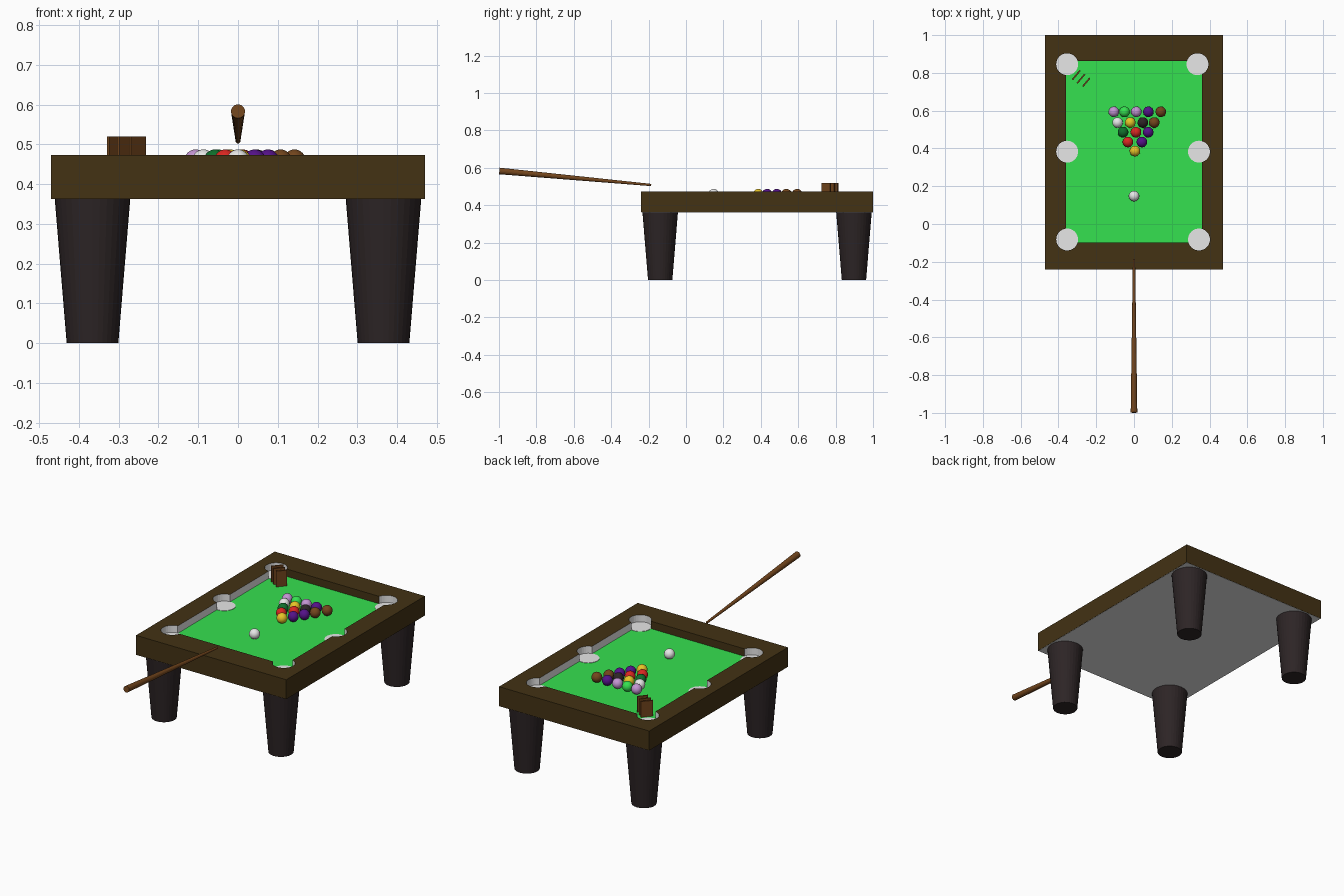
import bpy, bmesh, math
from mathutils import Vector, Matrix

if "Cube" in bpy.data.objects:
    bpy.data.objects.remove(bpy.data.objects["Cube"])


def mat(name, r, g, b):
    m = bpy.data.materials.new(name)
    m.diffuse_color = (r, g, b, 1)
    m.use_nodes = True
    m.node_tree.nodes["Principled BSDF"].inputs["Base Color"].default_value = m.diffuse_color
    return m


FELT = mat("felt_green", 0.036, 0.75, 0.08)
WOOD = mat("dark_wood", 0.056, 0.032, 0.007)
LEG = mat("leg_black_brown", 0.026, 0.018, 0.019)
GREY = mat("light_grey", 0.8, 0.8, 0.8)
CUE = mat("cue_brown", 0.17, 0.06, 0.012)
YELLOW = mat("yellow", 0.8, 0.55, 0.02)
RED = mat("red", 0.7, 0.02, 0.015)
PURPLE = mat("purple", 0.09, 0.006, 0.25)
LILAC = mat("lilac", 0.55, 0.3, 0.65)
DARK_GREEN = mat("dark_green", 0.005, 0.16, 0.025)

X, Y0, Y1 = 0.47, -0.24, 1.0            # outer frame
FX, FY0, FY1 = 0.36, -0.097, 0.862      # playing surface
ZB, ZF, ZT = 0.363, 0.431, 0.473        # underside, felt, rail top
PR, BR = 0.058, 0.028                   # pocket and ball radius


def finish(name, bm, *mats):
    bmesh.ops.recalc_face_normals(bm, faces=bm.faces)
    me = bpy.data.meshes.new(name)
    bm.to_mesh(me)
    bm.free()
    for m in mats:
        me.materials.append(m)
    ob = bpy.data.objects.new(name, me)
    bpy.context.collection.objects.link(ob)
    return ob


def box(name, lo, hi, m, rot=0.0):
    bm = bmesh.new()
    lo, hi = Vector(lo), Vector(hi)
    bmesh.ops.create_cube(bm, size=1, matrix=Matrix.Translation((lo + hi) / 2)
                          @ Matrix.Rotation(rot, 4, 'Z') @ Matrix.Diagonal((*(hi - lo), 1)))
    return finish(name, bm, m)


def add_cone(bm, a, b, ra, rb, n=32):
    a, b = Vector(a), Vector(b)
    d = b - a
    bmesh.ops.create_cone(bm, cap_ends=True, segments=n, radius1=ra, radius2=rb, depth=d.length,
                          matrix=Matrix.Translation((a + b) / 2)
                          @ d.to_track_quat('Z', 'Y').to_matrix().to_4x4())


def cone(name, a, b, ra, rb, m, n=32):
    bm = bmesh.new()
    add_cone(bm, a, b, ra, rb, n)
    return finish(name, bm, m)


# rail frame: rectangular ring, extruded
bm = bmesh.new()
outer = [(-X, Y0), (X, Y0), (X, Y1), (-X, Y1)]
inner = [(-FX, FY0), (FX, FY0), (FX, FY1), (-FX, FY1)]
o = [bm.verts.new((*p, ZB)) for p in outer]
i = [bm.verts.new((*p, ZB)) for p in inner]
ring = [bm.faces.new((o[k], o[(k + 1) % 4], i[(k + 1) % 4], i[k])) for k in range(4)]
ext = bmesh.ops.extrude_face_region(bm, geom=ring, use_keep_orig=True)
for v in ext["geom"]:
    if isinstance(v, bmesh.types.BMVert):
        v.co.z = ZT
frame = finish("rail_frame", bm, WOOD, GREY)

# pocket notches cut out of the rails, with grey walls
pockets = [(-0.354, 0.846), (0.336, 0.846), (-0.354, 0.383),
           (0.344, 0.383), (-0.354, -0.082), (0.344, -0.082)]
bm = bmesh.new()
for x, y in pockets:
    add_cone(bm, (x, y, ZF), (x, y, 0.56), PR, PR)
cutter = finish("pocket_cutter", bm, GREY)
cutter.hide_render = True
mod = frame.modifiers.new("pockets", 'BOOLEAN')
mod.operation = 'DIFFERENCE'
mod.object = cutter
bpy.context.view_layer.objects.active = frame
bpy.ops.object.modifier_apply(modifier=mod.name)
bpy.data.objects.remove(cutter)
for f in frame.data.polygons:
    c = f.center
    near = any(math.hypot(c.x - x, c.y - y) < PR + 0.002 for x, y in pockets)
    f.material_index = 1 if near and ZF - 0.001 < c.z < ZT - 0.001 else 0

# pocket discs
for k, (x, y) in enumerate(pockets):
    cone(f"pocket_{k + 1}", (x, y, ZF - 0.002), (x, y, ZF + 0.002), PR, PR, GREY)

# felt bed and underside board
box("felt_bed", (-FX, FY0, ZF - 0.03), (FX, FY1, ZF), FELT)
box("underside_board", (-X + 0.001, Y0 + 0.001, ZB - 0.001), (X - 0.001, Y1 - 0.001, ZB + 0.004), GREY)

# tapered legs
for sx in (-1, 1):
    for y, side in ((-0.138, "front"), (0.898, "back")):
        cone(f"{side}_leg", (sx * 0.366, y, 0), (sx * 0.366, y, ZB), 0.065, 0.095, LEG)

# cue stick
cone("cue_stick", (0, -0.998, 0.583), (0, -0.186, 0.508), 0.0175, 0.006, CUE)

# three thin upright plates beside the far left pocket
for k, (x, y, w) in enumerate([(-0.306, 0.788, 0.064), (-0.281, 0.769, 0.062), (-0.253, 0.75, 0.058)]):
    box(f"upright_plate_{k + 1}", (x - w / 2, y - 0.004, ZF), (x + w / 2, y + 0.004, 0.52),
        CUE, math.radians(50))

# balls: cue ball and racked triangle
rack = [
    (0.148, [(0.0, GREY)]),
    (0.386, [(0.005, YELLOW)]),
    (0.434, [(-0.032, RED), (0.042, PURPLE)]),
    (0.486, [(-0.058, DARK_GREEN), (0.01, RED), (0.075, PURPLE)]),
    (0.537, [(-0.087, GREY), (-0.02, YELLOW), (0.047, LEG), (0.107, CUE)]),
    (0.594, [(-0.107, LILAC), (-0.05, FELT), (0.012, LILAC), (0.076, PURPLE), (0.142, CUE)]),
]
for y, row in rack:
    for x, m in row:
        bm = bmesh.new()
        bmesh.ops.create_uvsphere(bm, u_segments=32, v_segments=16, radius=BR,
                                  matrix=Matrix.Translation((x, y, ZF + BR)))
        for f in bm.faces:
            f.smooth = True
        finish("ball", bm, m)
